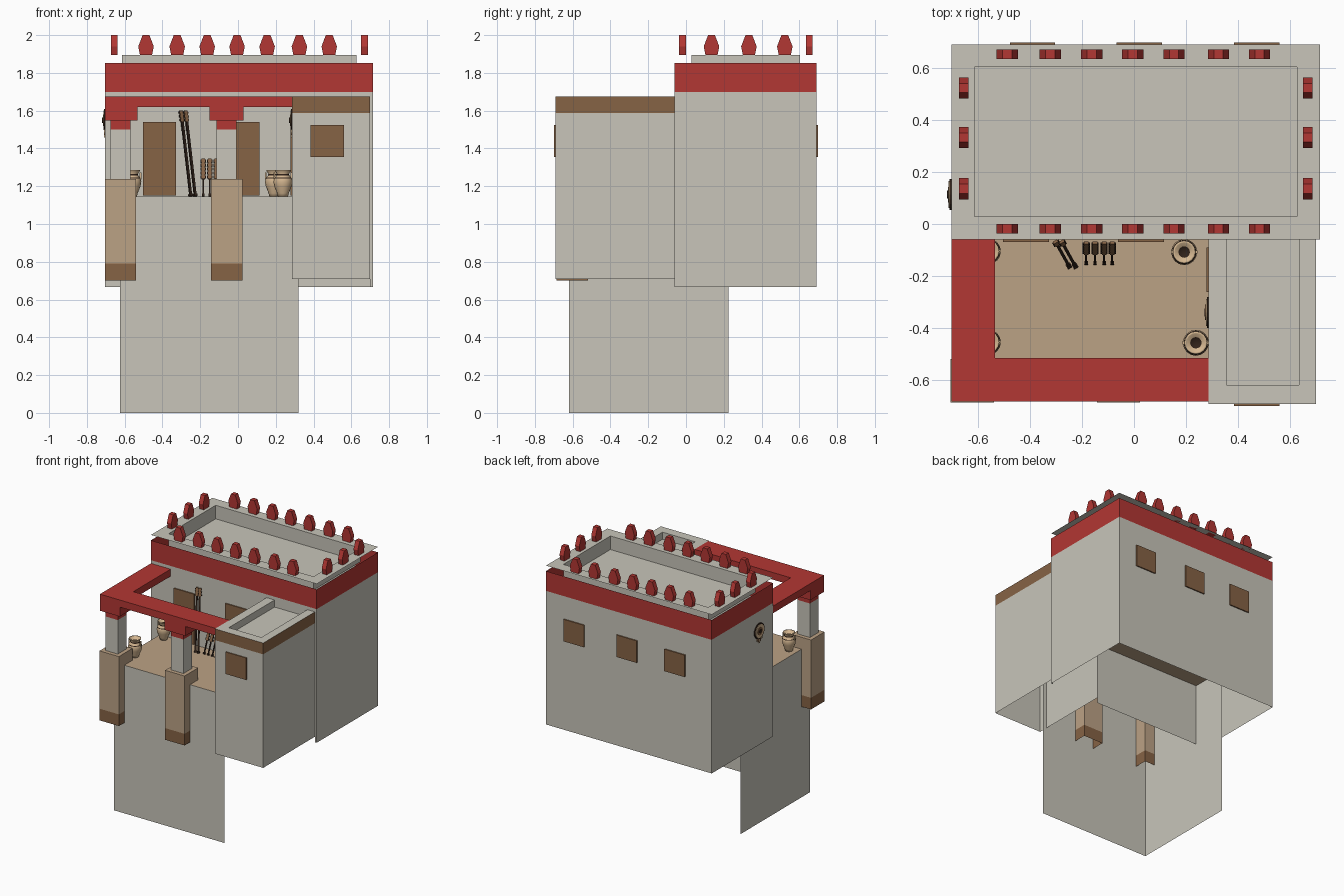
import bpy, bmesh, math
from mathutils import Vector, Matrix

if "Cube" in bpy.data.objects:
    bpy.data.objects.remove(bpy.data.objects["Cube"])

def mat(name, r, g, b):
    m = bpy.data.materials.new(name)
    m.diffuse_color = (r, g, b, 1)
    m.use_nodes = True
    m.node_tree.nodes["Principled BSDF"].inputs["Base Color"].default_value = m.diffuse_color
    return m

GREY = mat("plaster_grey", 0.58, 0.56, 0.49)
RED = mat("painted_red", 0.45, 0.038, 0.033)
TAN = mat("clay_tan", 0.50, 0.36, 0.235)
BROWN = mat("wood_brown", 0.24, 0.125, 0.06)
CREAM = mat("pottery_cream", 0.66, 0.47, 0.28)
DARK = mat("dark_brown", 0.03, 0.016, 0.01)

def finish(name, bm, *mats):
    me = bpy.data.meshes.new(name)
    bm.to_mesh(me)
    bm.free()
    for m in mats:
        me.materials.append(m)
    ob = bpy.data.objects.new(name, me)
    bpy.context.collection.objects.link(ob)
    return ob

# Corner indices (x + 2y + 4z) for each box side
SIDES = {"L": (0, 4, 6, 2), "R": (1, 3, 7, 5), "F": (0, 1, 5, 4),
         "K": (2, 6, 7, 3), "D": (0, 2, 3, 1), "T": (4, 5, 7, 6)}

def add_box(bm, x, y, z, sides="LRFKDT", flip=False, mi=0, M=None):
    pts = [Vector((x[i & 1], y[i >> 1 & 1], z[i >> 2])) for i in range(8)]
    if M:
        pts = [M @ p for p in pts]
    vs = [bm.verts.new(p) for p in pts]
    for s in sides:
        f = bm.faces.new([vs[i] for i in SIDES[s]])
        if flip:
            f.normal_flip()
        f.material_index = mi
    for v in vs:
        if not v.link_faces:
            bm.verts.remove(v)

def box(name, x, y, z, m, sides="LRFKDT", flip=False):
    bm = bmesh.new()
    add_box(bm, x, y, z, sides, flip)
    return finish(name, bm, m)

def roof_tray(name, ox, oy, ix, iy, zt, zf, sides):
    """Flat rim around a sunken roof."""
    bm = bmesh.new()
    for x, y in (((ox[0], ix[0]), oy), ((ix[1], ox[1]), oy),
                 (ix, (oy[0], iy[0])), (ix, (iy[1], oy[1]))):
        if y[1] - y[0] > 0.001:
            add_box(bm, x, y, (zt, zt), "T")
    add_box(bm, ix, iy, (zf, zt), sides, True)
    add_box(bm, ix, iy, (zf, zf), "T")
    finish(name, bm, GREY)

# Lower platform: two walls and the terrace floor
box("platform_walls", (-0.625, 0.32), (-0.62, 0.225), (0, 1.145), GREY, "LF")
box("terrace_floor", (-0.625, 0.32), (-0.62, 0.225), (1.145, 1.145), TAN, "T")

# Main house, open below, with red band and raised roof rim
MX, MY = (-0.703, 0.715), (-0.06, 0.69)
box("house_walls", MX, MY, (0.667, 1.70), GREY, "LRK")
box("house_front_wall", (MX[0], 0.287), MY, (0.667, 1.70), GREY, "F")
box("house_front_wall_upper", (0.287, MX[1]), MY, (1.59, 1.70), GREY, "F")
box("house_front_edge", (0.70, MX[1]), MY, (0.667, 1.59), GREY, "F")
box("house_band", MX, MY, (1.70, 1.853), RED, "LRFK")
roof_tray("house_roof", MX, MY, (-0.613, 0.627), (0.028, 0.603), 1.895, 1.79, "LRFK")

# Side tower
TX, TY = (0.287, 0.70), (-0.692, -0.06)
box("tower_walls", TX, TY, (0.71, 1.588), GREY, "LRF")
box("tower_band", TX, TY, (1.588, 1.675), BROWN, "LRF")
roof_tray("tower_roof", TX, TY, (0.355, 0.635), (-0.62, -0.06), 1.675, 1.62, "LRF")

# Roof merlons
def merlon(x, y, turned):
    prof = [(-0.032, 0), (-0.041, 0.045), (-0.018, 0.105),
            (0.018, 0.105), (0.041, 0.045), (0.032, 0)]
    bm = bmesh.new()
    f = bm.faces.new([bm.verts.new((px, 0.018, pz)) for px, pz in prof])
    r = bmesh.ops.extrude_face_region(bm, geom=[f])
    bmesh.ops.translate(bm, vec=(0, -0.036, 0),
                        verts=[v for v in r["geom"] if isinstance(v, bmesh.types.BMVert)])
    bmesh.ops.recalc_face_normals(bm, faces=bm.faces)
    ob = finish("merlon", bm, RED)
    ob.location = (x, y, 1.895)
    ob.rotation_euler.z = math.pi / 2 if turned else 0

for x in (-0.487, -0.322, -0.163, -0.005, 0.154, 0.325, 0.483):
    for y in (-0.018, 0.653):
        merlon(x, y, False)
for y in (0.135, 0.333, 0.523):
    for x in (-0.655, 0.669):
        merlon(x, y, True)

# Windows and doors
for x in (-0.39, 0.02, 0.472):
    box("back_window", (x - 0.087, x + 0.087), (0.69, 0.699), (1.355, 1.525), BROWN)
box("tower_window", (0.385, 0.56), (-0.70, -0.692), (1.355, 1.525), BROWN)
for x in (-0.415, 0.027):
    box("house_door", (x - 0.088, x + 0.088), (-0.069, -0.06), (1.15, 1.54), BROWN)
box("tower_door", (0.279, 0.287), (-0.262, -0.09), (1.15, 1.54), BROWN)

# Porch beams and pillars
box("porch_beam_front", (-0.703, 0.287), (-0.683, -0.515), (1.62, 1.675), RED)
box("porch_beam_side", (-0.703, -0.535), (-0.515, -0.06), (1.62, 1.675), RED)
for cx, c0, c1 in ((-0.622, -0.703, -0.533), (-0.06, -0.152, 0.028)):
    b, s = 0.083, 0.053
    cy = -0.603
    bx, by = (cx - b, cx + b), (cy - b, cy + b)
    sx, sy = (cx - s, cx + s), (cy - s, cy + s)
    box("pillar_foot", bx, by, (0.70, 0.79), BROWN, "LRFK")
    box("pillar_base", bx, by, (0.79, 1.237), TAN, "LRFKT")
    box("pillar_shaft", sx, sy, (1.237, 1.50), GREY, "LRFK")
    box("pillar_neck", sx, sy, (1.50, 1.547), RED, "LRFK")
    box("pillar_capital", (c0, c1), (-0.683, -0.515), (1.547, 1.62), RED)

# Pottery jars: lathed profile, dark painted bands and dark mouth
def jar(x, y):
    prof = [(0, 0), (0.027, 0), (0.031, 0.018), (0.046, 0.055), (0.05, 0.078), (0.047, 0.095),
            (0.044, 0.1), (0.034, 0.112), (0.032, 0.12), (0.042, 0.136), (0.044, 0.141),
            (0.036, 0.141), (0.022, 0.12), (0, 0.118)]
    bm = bmesh.new()
    n = 16
    rings = [[bm.verts.new((r * math.cos(i * math.tau / n), r * math.sin(i * math.tau / n), z))
              for i in range(n)] for r, z in prof]
    for k, (a, b) in enumerate(zip(rings, rings[1:])):
        for i in range(n):
            f = bm.faces.new((a[i], a[(i + 1) % n], b[(i + 1) % n], b[i]))
            f.smooth = True
            f.material_index = 1 if k in (5, 7, 12) else 0
    bmesh.ops.remove_doubles(bm, verts=bm.verts, dist=1e-5)
    for s in (-1, 1):
        add_box(bm, (s * 0.046 - 0.005, s * 0.046 + 0.005), (-0.006, 0.006), (0.09, 0.128))
    finish("jar", bm, CREAM, DARK).location = (x, y, 1.145)

for p in ((-0.562, -0.105), (-0.562, -0.455), (0.193, -0.108), (0.238, -0.457)):
    jar(*p)

# Leaning weapons: a local z axis runs from foot to tip
def lean(foot, tip):
    d = Vector(tip) - Vector(foot)
    return Matrix.Translation(foot) @ d.to_track_quat("Z", "Y").to_matrix().to_4x4(), d.length

def toothed(name, foot, tip, head, w, hw, teeth):
    M, L = lean(foot, tip)
    bm = bmesh.new()
    add_box(bm, (-w, w), (-w, w), (0, L - head), mi=1, M=M)
    add_box(bm, (-hw, hw), (-0.005, 0.005), (L - head, L), M=M)
    add_box(bm, (-w * 1.6, w * 1.6), (-w * 1.6, w * 1.6), (0, 0.012), mi=1, M=M)
    step = head / teeth
    for i in range(teeth):
        z = L - head + i * step
        add_box(bm, (-hw - 0.005, hw + 0.005), (-0.003, 0.003),
                (z + 0.2 * step, z + 0.75 * step), mi=1, M=M)
    finish(name, bm, BROWN, DARK)

for x in (-0.184, -0.150, -0.115, -0.084):
    toothed("war_club", (x, -0.152, 1.147), (x, -0.072, 1.345), 0.115, 0.004, 0.009, 5)
for dx in (0, 0.024):
    toothed("spear", (-0.25 + dx, -0.162, 1.147), (-0.302 + dx, -0.068, 1.60), 0.06, 0.006, 0.009, 3)

# Round wall shields with hanging feathers
def shield(x, y, z):
    bm = bmesh.new()
    for r, t, mi in ((0.06, 0.007, 1), (0.052, 0.010, 0), (0.03, 0.013, 2), (0.015, 0.016, 1)):
        g = bmesh.ops.create_cone(bm, cap_ends=True, segments=20, radius1=r, radius2=r, depth=t,
                                  matrix=Matrix.Translation((-t / 2, 0, 0)) @ Matrix.Rotation(math.pi / 2, 4, "Y"))
        for f in {f for v in g["verts"] for f in v.link_faces}:
            f.material_index = mi
    for i in range(-2, 3):
        add_box(bm, (-0.006, -0.001), (i * 0.014 - 0.005, i * 0.014 + 0.005),
                (-0.092 + abs(i) * 0.012, -0.04), mi=2 if i % 2 else 0)
    finish("wall_shield", bm, CREAM, DARK, BROWN).location = (x, y, z)

shield(-0.703, 0.113, 1.55)
shield(0.287, -0.34, 1.55)
